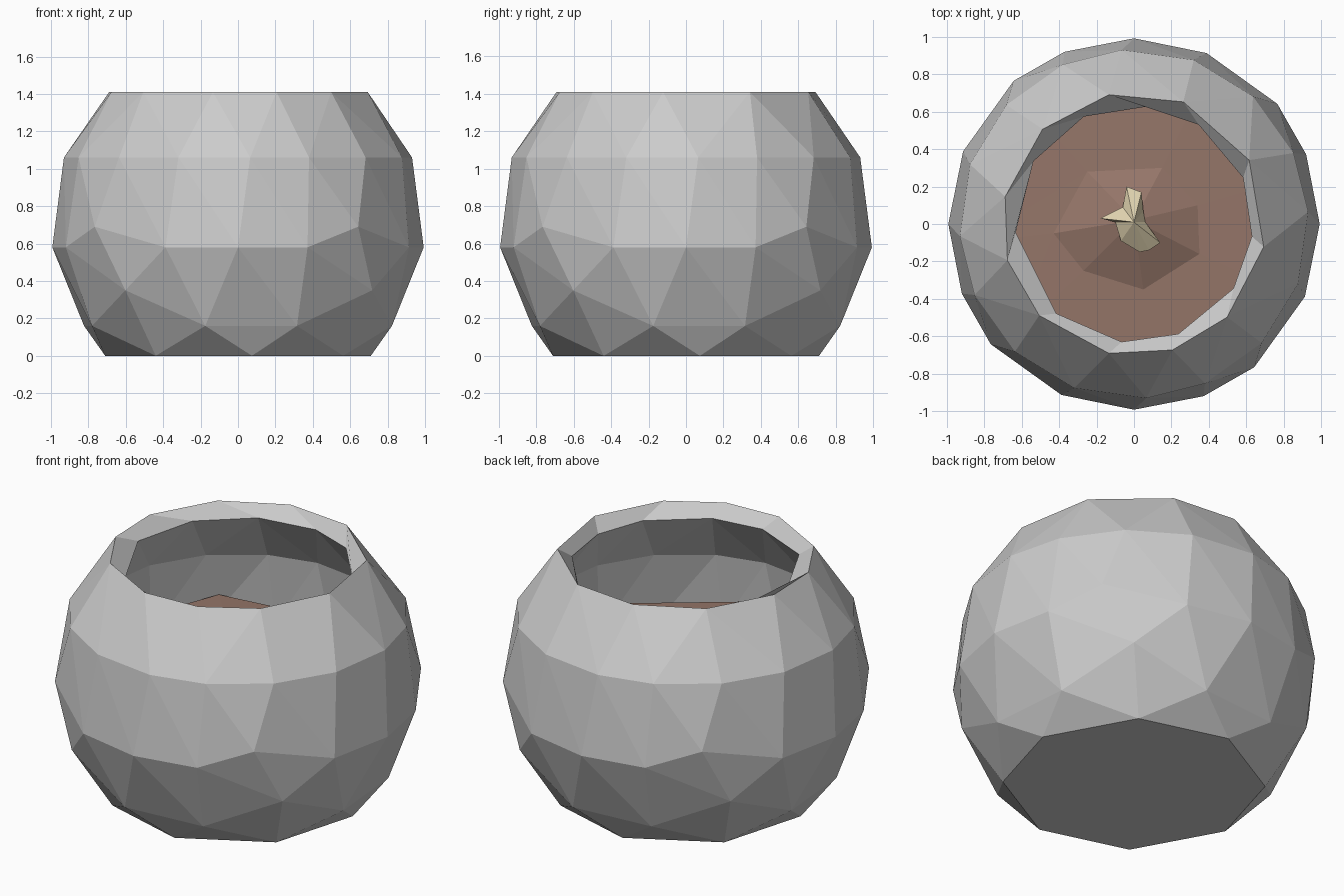
import bpy, bmesh, math
from mathutils import Vector

if "Cube" in bpy.data.objects:
    bpy.data.objects.remove(bpy.data.objects["Cube"])

CENTRE = Vector((0, 0, 0.7))


def ring(angles, z, quarter=False):
    """Points on the unit sphere around CENTRE; optionally repeated every 90 degrees."""
    r = math.sqrt(1 - (z - CENTRE.z) ** 2)
    turns = (0, 90, 180, 270) if quarter else (0,)
    return [Vector((r * math.cos(math.radians(a + t)), r * math.sin(math.radians(a + t)), z))
            for t in turns for a in angles]


def finish(bm, name, colour=None):
    me = bpy.data.meshes.new(name)
    bm.to_mesh(me)
    bm.free()
    ob = bpy.data.objects.new(name, me)
    bpy.context.collection.objects.link(ob)
    if colour:
        mat = bpy.data.materials.new(name + "_colour")
        mat.diffuse_color = (*colour, 1)
        mat.use_nodes = True
        mat.node_tree.nodes["Principled BSDF"].inputs["Base Color"].default_value = mat.diffuse_color
        me.materials.append(mat)
    return ob


def add_shell(bm, rim_angles, scale):
    """Faceted sphere band, open at the rim; returns its faces and rim edges."""
    pts = (ring(rim_angles, 1.41)
           + ring([-133, -110, -86, -66], 1.06, True)
           + ring([-113, -90, -68], 0.58, True)
           + ring([-50], 0.69, True)
           + ring([-130], 0.35, True)
           + ring([-102, -68], 0.16, True)
           + ring([-128, -84], 0.0, True))
    verts = [bm.verts.new(CENTRE + (p - CENTRE) * scale) for p in pts]
    bmesh.ops.convex_hull(bm, input=verts)
    rim = set(verts[:len(rim_angles)])
    faces = [f for f in bm.faces if set(f.verts) & set(verts)]
    top = [f for f in faces if set(f.verts) <= rim]
    faces = [f for f in faces if f not in top]
    bmesh.ops.delete(bm, geom=top, context='FACES')
    edges = [e for f in faces for e in f.edges if e.is_boundary]
    return faces, edges


# Pot: outer wall, inner wall and the sloping rim between them
bm = bmesh.new()
outer, outer_rim = add_shell(bm, [101, 68, 29, -10, -45, -73, -101, -136, -164, -192, -226], 1.0)
inner, inner_rim = add_shell(bm, [83, 57, 23, -6, -33, -68, -96, -131, -176, -212, -245], 0.9)
bmesh.ops.bridge_loops(bm, edges=list(set(outer_rim + inner_rim)))
bmesh.ops.recalc_face_normals(bm, faces=bm.faces[:])
finish(bm, "pot")


def fan_rings(bm, apex, rings):
    """Low-poly mound: a fan around the apex, then bands between equal-sized rings."""
    loops = [[bm.verts.new(p) for p in r] for r in rings]
    tip = bm.verts.new(apex)
    n = len(loops[0])
    for i in range(n):
        j = (i + 1) % n
        bm.faces.new((tip, loops[0][i], loops[0][j]))
        for a, b in zip(loops, loops[1:]):
            bm.faces.new((a[i], b[i], b[j]))
            bm.faces.new((a[i], b[j], a[j]))


# Soil: flat bed with a small mound in the middle
mound = [(0.34, 0.10), (0.15, 0.30), (-0.25, 0.28), (-0.43, -0.05),
         (-0.27, -0.25), (0.05, -0.35), (0.35, -0.16)]
bed = []
for x, y in mound:
    d = Vector((x, y, 0)).normalized() * 0.885
    bed.append((d.x, d.y, 0.76))
bm = bmesh.new()
fan_rings(bm, (0, 0.02, 0.91), [[(x, y, 0.77) for x, y in mound], bed])
finish(bm, "soil", (0.30, 0.18, 0.14))

# Sprout: star-shaped shoot breaking through the mound
star = [(0.05, 0.07), (0.04, 0.17), (-0.04, 0.20), (-0.06, 0.09), (-0.18, 0.03),
        (-0.10, 0.01), (-0.07, -0.09), (0.03, -0.15), (0.08, -0.14), (0.14, -0.10), (0.06, 0.01)]
bm = bmesh.new()
fan_rings(bm, (0, 0.01, 1.0), [[(x, y, 0.89) for x, y in star],
                              [(x * 0.6, y * 0.6, 0.82) for x, y in star]])
finish(bm, "sprout", (0.78, 0.68, 0.45))
